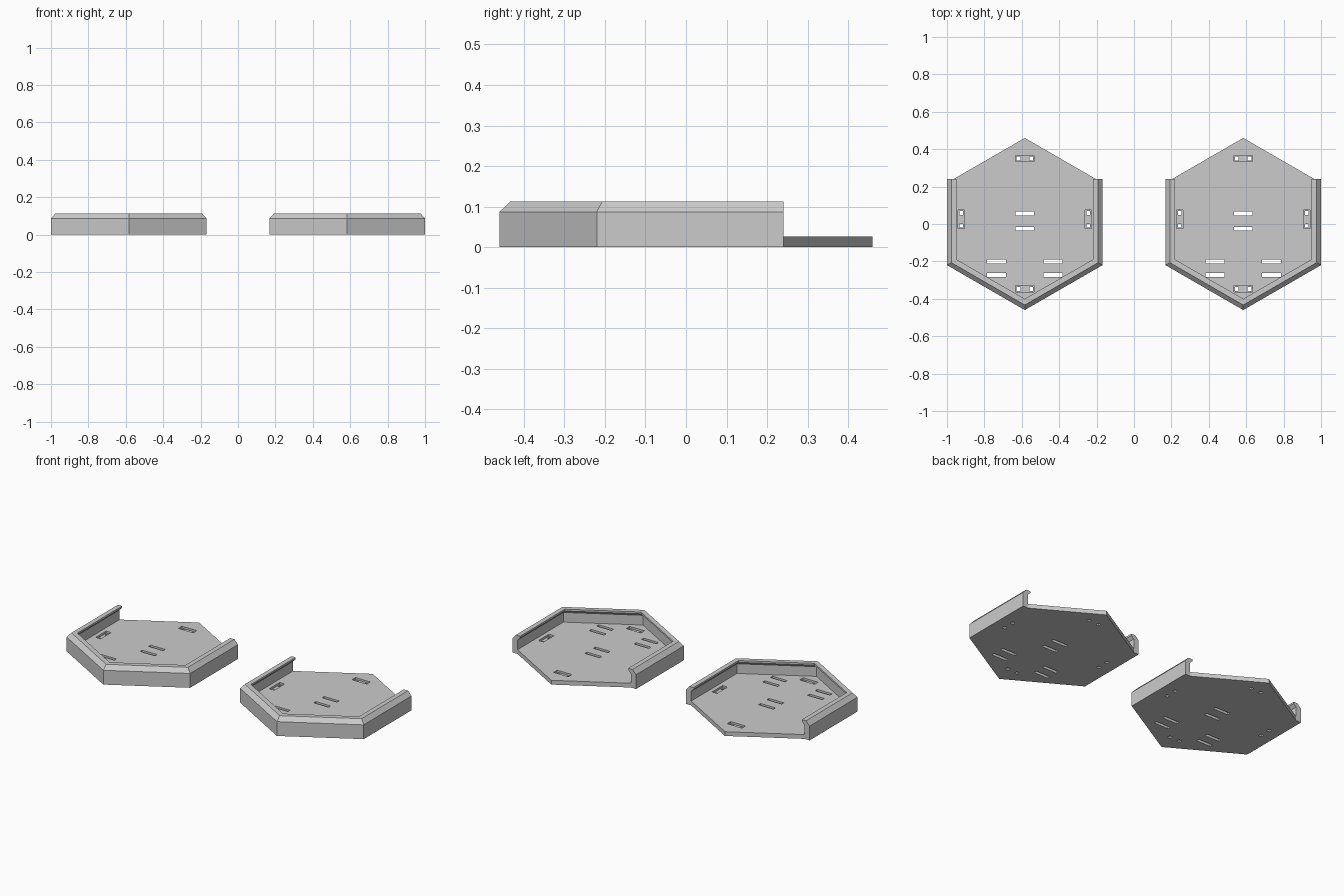
import bpy, bmesh
from math import cos, sin, radians
from mathutils import Matrix

if "Cube" in bpy.data.objects:
    bpy.data.objects.remove(bpy.data.objects["Cube"])

CY = 0.02                 # hexagon centre in y
END_Y = 0.24              # walls stop here
FLOOR = 0.026
SPACING = 0.584
# wall cross-section: (hexagon radius, z) from inner floor edge, over the lip, to outer bottom
PROFILE = [(0.44, FLOOR), (0.44, 0.085), (0.42, 0.102), (0.42, 0.113),
           (0.453, 0.113), (0.48, 0.087), (0.48, 0.0)]


def to_object(bm, name):
    mesh = bpy.data.meshes.new(name)
    bm.to_mesh(mesh)
    bm.free()
    ob = bpy.data.objects.new(name, mesh)
    bpy.context.collection.objects.link(ob)
    return ob


def corner(r, deg):
    x, y = r * cos(radians(deg)), CY + r * sin(radians(deg))
    if deg in (150, 390):
        y = END_Y         # square wall ends
    return x, y


# tray body: floor plate with a lipped wall on four of its six sides
bm = bmesh.new()
sections = [[bm.verts.new((*corner(r, a), z)) for r, z in PROFILE]
            for a in (150, 210, 270, 330, 390)]
for s, t in zip(sections, sections[1:]):
    for i in range(len(PROFILE) - 1):
        bm.faces.new((s[i], t[i], t[i + 1], s[i + 1]))
tip_top = bm.verts.new((0, CY + 0.44, FLOOR))
tip_low = bm.verts.new((0, CY + 0.44, 0))
lows = []
for s in (sections[0], sections[-1]):
    low = bm.verts.new((s[0].co.x, END_Y, 0))
    lows.append(low)
    bm.faces.new(s + [low])                          # wall end
    bm.faces.new((s[0], tip_top, tip_low, low))      # open back edge
bm.faces.new([s[0] for s in sections] + [tip_top])
bm.faces.new([s[-1] for s in sections] + [lows[1], tip_low, lows[0]])
bmesh.ops.recalc_face_normals(bm, faces=bm.faces)
tray = to_object(bm, "hex_tray_right")


def add_box(bm, x, y, z, sx, sy, sz):
    bmesh.ops.create_cube(bm, size=1, matrix=Matrix.Translation((x, y, z)) @
                          Matrix.Diagonal((sx, sy, sz, 1)))


# through slots and clip pockets
slots, pockets = bmesh.new(), bmesh.new()
for x, ys in ((0, (0.056, -0.025)), (-0.151, (-0.2, -0.273)), (0.151, (-0.2, -0.273))):
    for y in ys:
        add_box(slots, x, y, 0.01, 0.1, 0.02, 0.1)
for x, y, turned in ((0, 0.35, 0), (0, -0.347, 0), (-0.339, 0.025, 1), (0.339, 0.025, 1)):
    w, h = (0.034, 0.1) if turned else (0.1, 0.034)
    add_box(pockets, x, y, FLOOR, w, h, 0.024)
    for d in (-0.034, 0.034):
        add_box(slots, x + d * (1 - turned), y + d * turned, 0.01, 0.02, 0.02, 0.1)

cutters = [to_object(slots, "slot_cutter"), to_object(pockets, "pocket_cutter")]
for c in cutters:
    c.hide_render = True
    m = tray.modifiers.new(c.name, 'BOOLEAN')
    m.operation = 'DIFFERENCE'
    m.solver = 'EXACT'
    m.object = c
bpy.context.view_layer.update()
cut = bpy.data.meshes.new_from_object(tray.evaluated_get(bpy.context.evaluated_depsgraph_get()))
tray.modifiers.clear()
tray.data = cut
for c in cutters:
    bpy.data.objects.remove(c)

# the second identical tray
twin = tray.copy()
twin.name = "hex_tray_left"
bpy.context.collection.objects.link(twin)
tray.location.x, twin.location.x = SPACING, -SPACING
